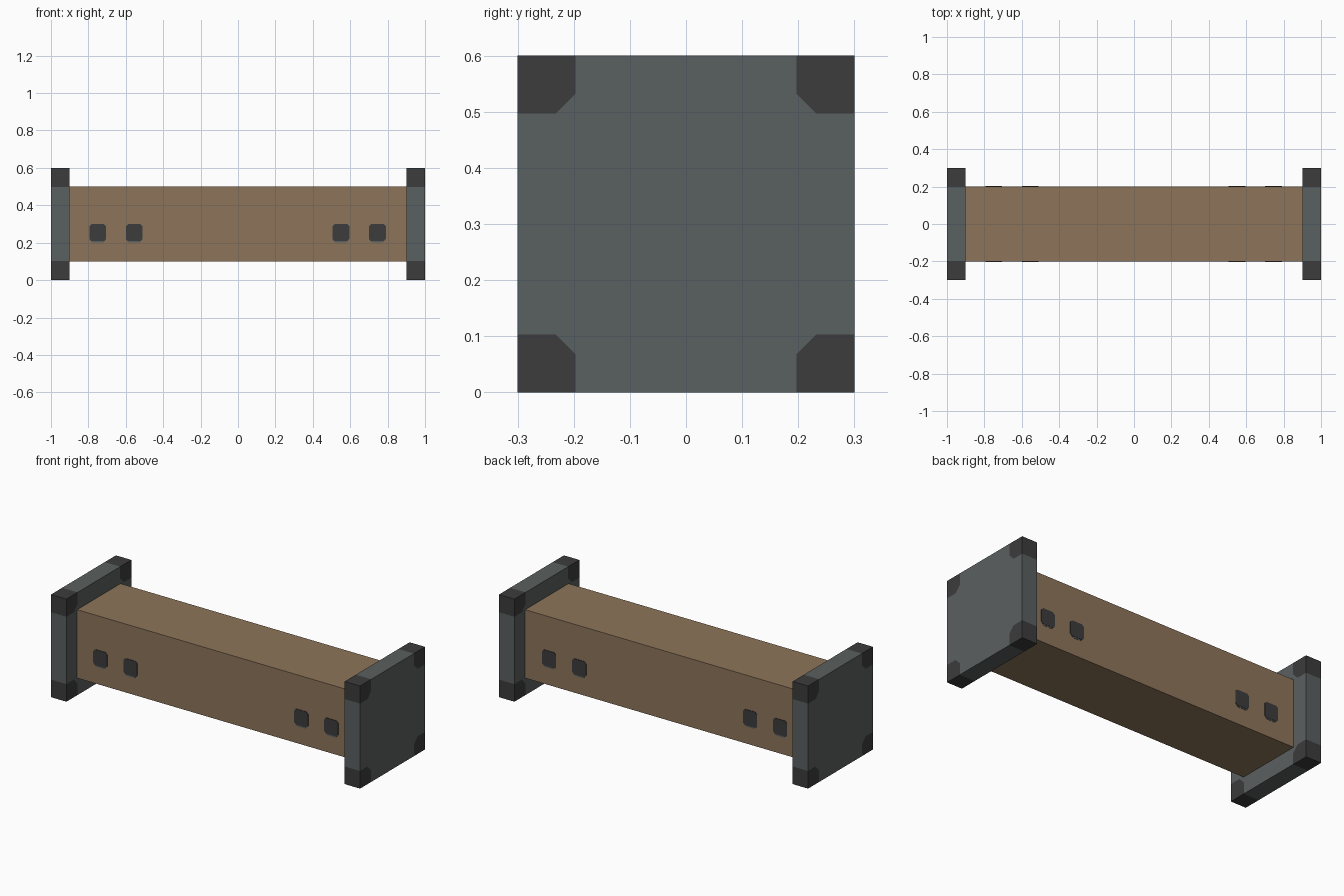
import bpy
import bmesh

cube = bpy.data.objects.get("Cube")
if cube:
    bpy.data.objects.remove(cube, do_unlink=True)


def material(name, rgb):
    mat = bpy.data.materials.new(name)
    mat.use_nodes = True
    mat.diffuse_color = (*rgb, 1)
    mat.node_tree.nodes["Principled BSDF"].inputs["Base Color"].default_value = (*rgb, 1)
    return mat


BROWN = material("brown", (0.27, 0.178, 0.102))
GREY = material("slate grey", (0.102, 0.117, 0.115))
DARK = material("dark grey", (0.045, 0.045, 0.045))


def prism(name, points, place, near, far, mat):
    """Extrude a flat outline; place(u, v, depth) gives the 3D position."""
    bm = bmesh.new()
    a = [bm.verts.new(place(u, v, near)) for u, v in points]
    b = [bm.verts.new(place(u, v, far)) for u, v in points]
    bm.faces.new(a)
    bm.faces.new(b[::-1])
    n = len(points)
    for i in range(n):
        j = (i + 1) % n
        bm.faces.new((a[j], a[i], b[i], b[j]))
    bmesh.ops.recalc_face_normals(bm, faces=bm.faces)
    mesh = bpy.data.meshes.new(name)
    bm.to_mesh(mesh)
    bm.free()
    mesh.materials.append(mat)
    obj = bpy.data.objects.new(name, mesh)
    bpy.context.collection.objects.link(obj)
    return obj


def rect(w, h, cut):
    """Rectangle outline with clipped corners."""
    return [(w, h - cut), (w - cut, h), (cut - w, h), (-w, h - cut),
            (-w, cut - h), (cut - w, -h), (w - cut, -h), (w, cut - h)]


# Beam between the ends
square = [(0.2, -0.2), (0.2, 0.2), (-0.2, 0.2), (-0.2, -0.2)]
prism("beam", square, lambda u, v, d: (d, u, v + 0.3), -0.9, 0.9, BROWN)

# End plates with flush clipped corner caps
E, I, C = 0.3, 0.197, 0.035
notch = [(E, I), (I + C, I), (I, I + C), (I, E)]
QUADS = [(1, 1), (-1, 1), (-1, -1), (1, -1)]
outline = []
for sy, sz in QUADS:
    pts = [(y * sy, z * sz) for y, z in notch]
    outline += pts if sy * sz > 0 else pts[::-1]

for side, sx in (("left", 1), ("right", -1)):
    place = lambda u, v, d, s=sx: (s * d, u, v + 0.3)
    prism(f"{side}_end_plate", outline, place, 0.9, 1.0, GREY)
    for sy, sz in QUADS:
        name = f"{side}_{'back' if sy > 0 else 'front'}_{'top' if sz > 0 else 'bottom'}_corner_cap"
        cap = [(y * sy, z * sz) for y, z in notch + [(E, E)]]
        prism(name, cap, place, 0.9, 1.0, DARK)

# Peg holes on the front and back, each with a thin lower rim
for face, sy in (("front", -1), ("back", 1)):
    for i, x in enumerate((-0.75, -0.555, 0.55, 0.745)):
        place = lambda u, v, d, x=x, s=sy: (x + u, s * d, v + 0.25)
        prism(f"{face}_hole_{i + 1}", [(u, v + 0.004) for u, v in rect(0.045, 0.046, 0.012)],
              place, 0.199, 0.203, DARK)
        prism(f"{face}_hole_rim_{i + 1}", [(u, v - 0.004) for u, v in rect(0.04, 0.046, 0.012)],
              place, 0.199, 0.2015, GREY)
